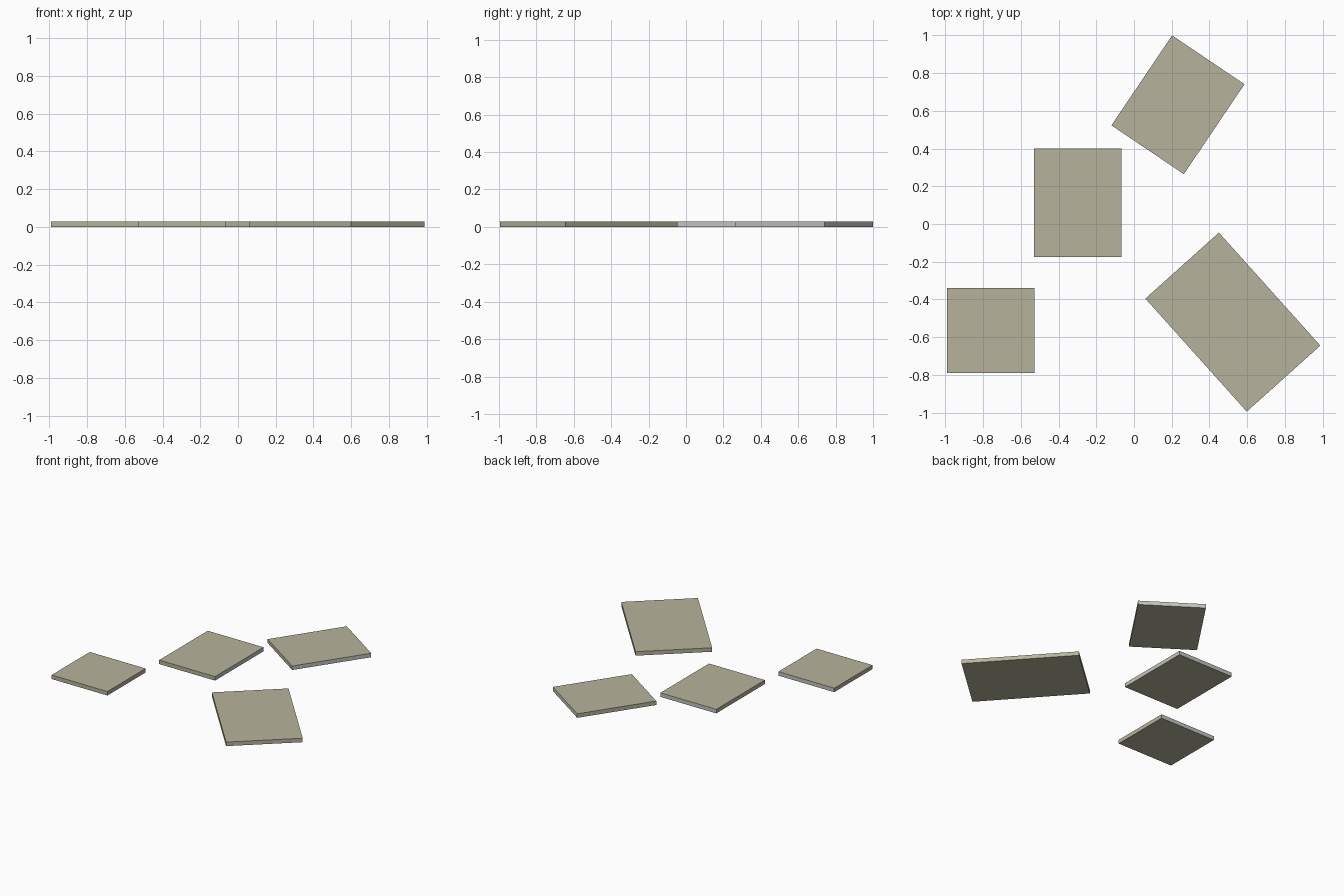
import bpy, math

if "Cube" in bpy.data.objects:
    bpy.data.objects.remove(bpy.data.objects["Cube"])

def material(name, rgb):
    m = bpy.data.materials.new(name)
    m.diffuse_color = (*rgb, 1)
    m.use_nodes = True
    m.node_tree.nodes["Principled BSDF"].inputs["Base Color"].default_value = m.diffuse_color
    return m

tan = material("tan stone", (0.47, 0.45, 0.33))
grey = material("pale grey stone", (0.55, 0.55, 0.51))
H = 0.03

def slab(name, x, y, w, d, angle=0, grey_sides=()):
    """Flat slab; grey_sides lists local side directions coloured grey."""
    bpy.ops.mesh.primitive_cube_add(size=1, location=(x, y, H / 2))
    o = bpy.context.object
    o.name = name
    o.scale = (w, d, H)
    o.rotation_euler.z = math.radians(angle)
    o.data.materials.append(tan)
    o.data.materials.append(grey)
    for p in o.data.polygons:
        n = p.normal
        if ("+x" in grey_sides and n.x > 0.5) or ("+y" in grey_sides and n.y > 0.5):
            p.material_index = 1

# Four paving slabs
slab("left_slab", -0.76, -0.565, 0.463, 0.452, 0, ("+y",))
slab("middle_slab", -0.299, 0.112, 0.463, 0.575, 0, ("+x", "+y"))
slab("back_slab", 0.233, 0.632, 0.463, 0.575, -34, ("+x", "+y"))
slab("front_slab", 0.524, -0.52, 0.524, 0.805, 41.9)
